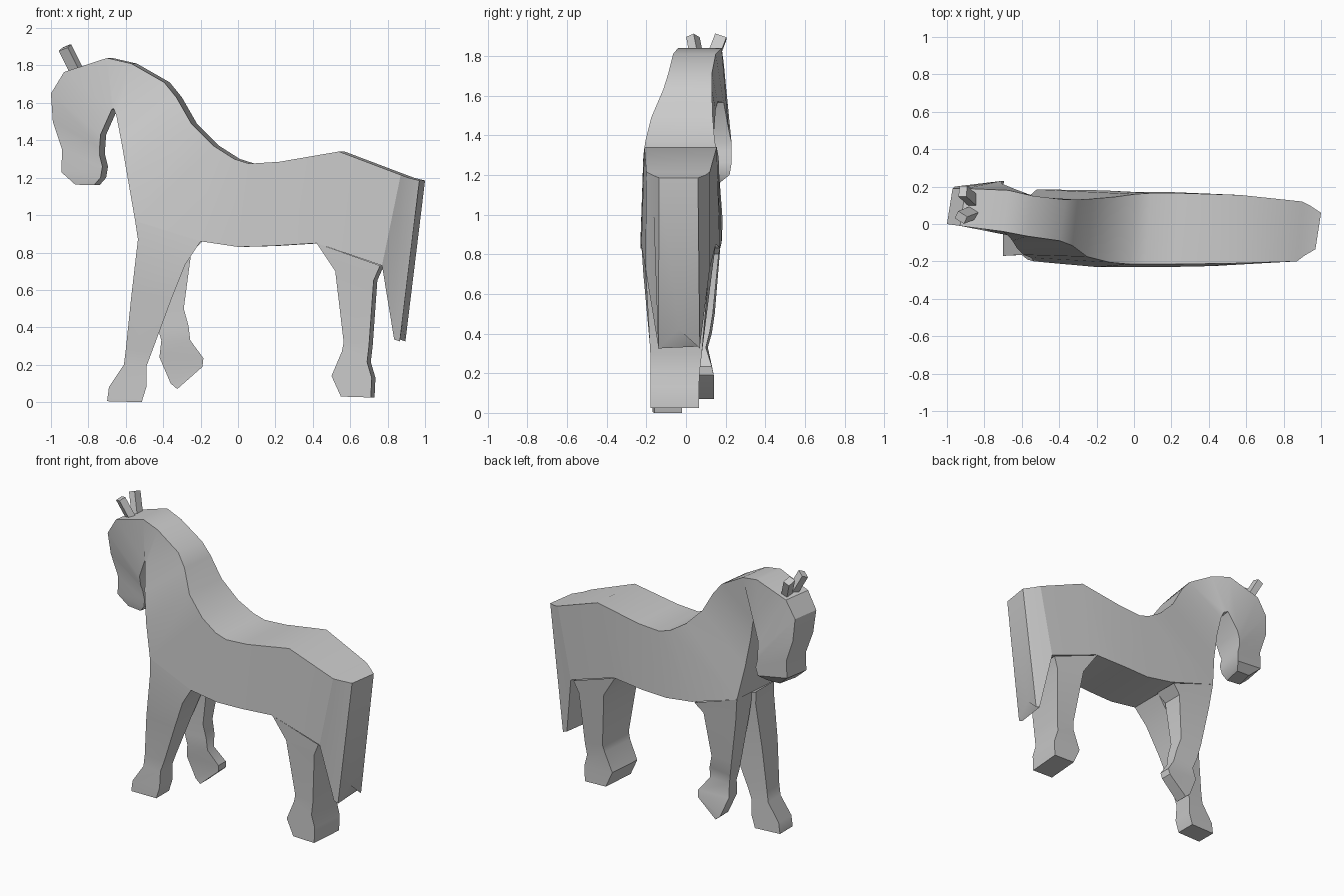
import bpy, bmesh, math
from mathutils import Matrix, Vector


def finish(name, bm):
    bmesh.ops.recalc_face_normals(bm, faces=bm.faces)
    mesh = bpy.data.meshes.new(name)
    bm.to_mesh(mesh)
    bm.free()
    ob = bpy.data.objects.new(name, mesh)
    bpy.context.collection.objects.link(ob)
    bpy.ops.object.select_all(action='DESELECT')
    ob.select_set(True)
    bpy.context.view_layer.objects.active = ob
    bpy.ops.object.shade_smooth_by_angle(angle=math.radians(32))
    return ob


def loft(name, sections, shear=0.0, cap_start=False, cap_end=True, notch=None):
    """Four-sided loft; section = x, z, near y, far y for each of its two edges."""
    bm = bmesh.new()
    rings = []
    for x1, z1, a1, b1, x2, z2, a2, b2 in sections:
        rings.append([bm.verts.new(p) for p in (
            (x1, a1, z1), (x1 + shear, b1, z1),
            (x2 + shear, b2, z2), (x2, a2, z2))])
    for r, q in zip(rings, rings[1:]):
        for i in range(4):
            j = (i + 1) % 4
            bm.faces.new((r[i], r[j], q[j], q[i]))
    if cap_start:
        bm.faces.new(rings[0])
    if cap_end:
        bm.faces.new(rings[-1])
    if notch:
        edge = bm.edges.get((rings[-1][0], rings[-1][1]))
        new = bmesh.ops.bisect_edges(bm, edges=[edge], cuts=1)["geom_split"]
        for v in new:
            if isinstance(v, bmesh.types.BMVert) and v not in rings[-1]:
                v.co.z = notch
    return finish(name, bm)


# Trunk and neck: top line, then belly / chest line
trunk = [
    (.87, 1.215, -.20, .12, .77, .73, -.205, .12),
    (.54, 1.34, -.21, .155, .42, .85, -.225, .15),
    (.22, 1.285, -.215, .165, .18, .835, -.23, .17),
    (.06, 1.275, -.215, .165, 0, .83, -.23, .17),
    (-.02, 1.30, -.215, .16, -.20, .86, -.23, .18),
    (-.13, 1.37, -.205, .145, -.55, .97, -.18, .185),
    (-.25, 1.49, -.175, .135, -.59, 1.20, -.165, .15),
    (-.33, 1.63, -.115, .13, -.625, 1.40, -.13, .14),
    (-.395, 1.71, -.09, .13, -.65, 1.53, -.09, .15),
    (-.57, 1.81, -.065, .15, -.665, 1.57, -.07, .16)]
# Bowed head: crown to muzzle, then throat to jaw
head = [
    (-.70, 1.84, -.04, .18, -.675, 1.565, -.06, .19),
    (-.93, 1.765, -.01, .19, -.735, 1.43, -.03, .215),
    (-1.0, 1.65, .0, .19, -.74, 1.36, -.01, .23),
    (-.99, 1.50, .02, .20, -.74, 1.32, .01, .23),
    (-.94, 1.35, .03, .20, -.725, 1.26, .01, .23),
    (-.945, 1.23, .03, .20, -.735, 1.20, .02, .22),
    (-.87, 1.163, .04, .17, -.77, 1.16, .03, .17)]
loft("body_and_head", trunk + head, shear=.03)

# Broad tail with a notched end
loft("tail", [
    (.77, .73, -.205, .12, .87, 1.215, -.20, .12),
    (.835, .335, -.14, .07, .91, 1.20, -.17, .10),
    (.865, .325, -.14, .07, .97, 1.185, -.135, .06)],
    shear=.03, notch=.42)

# Single wide hind leg: front edge, then back edge
loft("hind_leg", [
    (.42, .85, -.225, .15, .76, .73, -.205, .12),
    (.52, .70, -.215, .13, .725, .65, -.20, .11),
    (.565, .32, -.18, .08, .70, .30, -.18, .08),
    (.555, .27, -.18, .07, .69, .215, -.18, .07),
    (.50, .14, -.18, .065, .715, .13, -.18, .065),
    (.55, .03, -.18, .065, .71, .025, -.18, .065)], shear=.02)

# Near front leg, standing
loft("near_front_leg", [
    (-.55, .97, -.18, .02, -.20, .86, -.23, .01),
    (-.535, .87, -.20, .0, -.28, .74, -.21, .01),
    (-.57, .57, -.19, -.02, -.36, .54, -.18, .0),
    (-.60, .28, -.165, -.03, -.46, .27, -.15, -.02),
    (-.61, .20, -.165, -.03, -.49, .19, -.15, -.02),
    (-.69, .08, -.17, -.03, -.49, .08, -.16, -.02),
    (-.70, .005, -.17, -.03, -.515, .0, -.16, -.02)])

# Far front leg, lifted and bent back
loft("far_front_leg", [
    (-.52, .97, .01, .185, -.19, .86, .01, .18),
    (-.50, .80, .02, .17, -.25, .80, .02, .165),
    (-.45, .50, .03, .145, -.29, .50, .03, .135),
    (-.43, .40, .03, .13, -.265, .41, .03, .12),
    (-.41, .33, .03, .11, -.255, .33, .03, .10),
    (-.42, .24, .04, .13, -.185, .235, .05, .13),
    (-.36, .10, .05, .14, -.19, .19, .06, .14),
    (-.325, .07, .05, .14, -.20, .18, .06, .14)])

# Pair of ears, square pegs turned and tilted
for side, base, tip in (
        ("near", (-.86, .06, 1.765), (-.925, .035, 1.895)),
        ("far", (-.86, .125, 1.765), (-.915, .175, 1.895))):
    a, b = Vector(base), Vector(tip)
    bm = bmesh.new()
    m = (Matrix.Translation((a + b) / 2)
         @ (b - a).to_track_quat('Z', 'Y').to_matrix().to_4x4()
         @ Matrix.Rotation(math.radians(40), 4, 'Z')
         @ Matrix.Diagonal((.06, .045, (b - a).length, 1)))
    bmesh.ops.create_cube(bm, size=1, matrix=m)
    finish(side + "_ear", bm)
